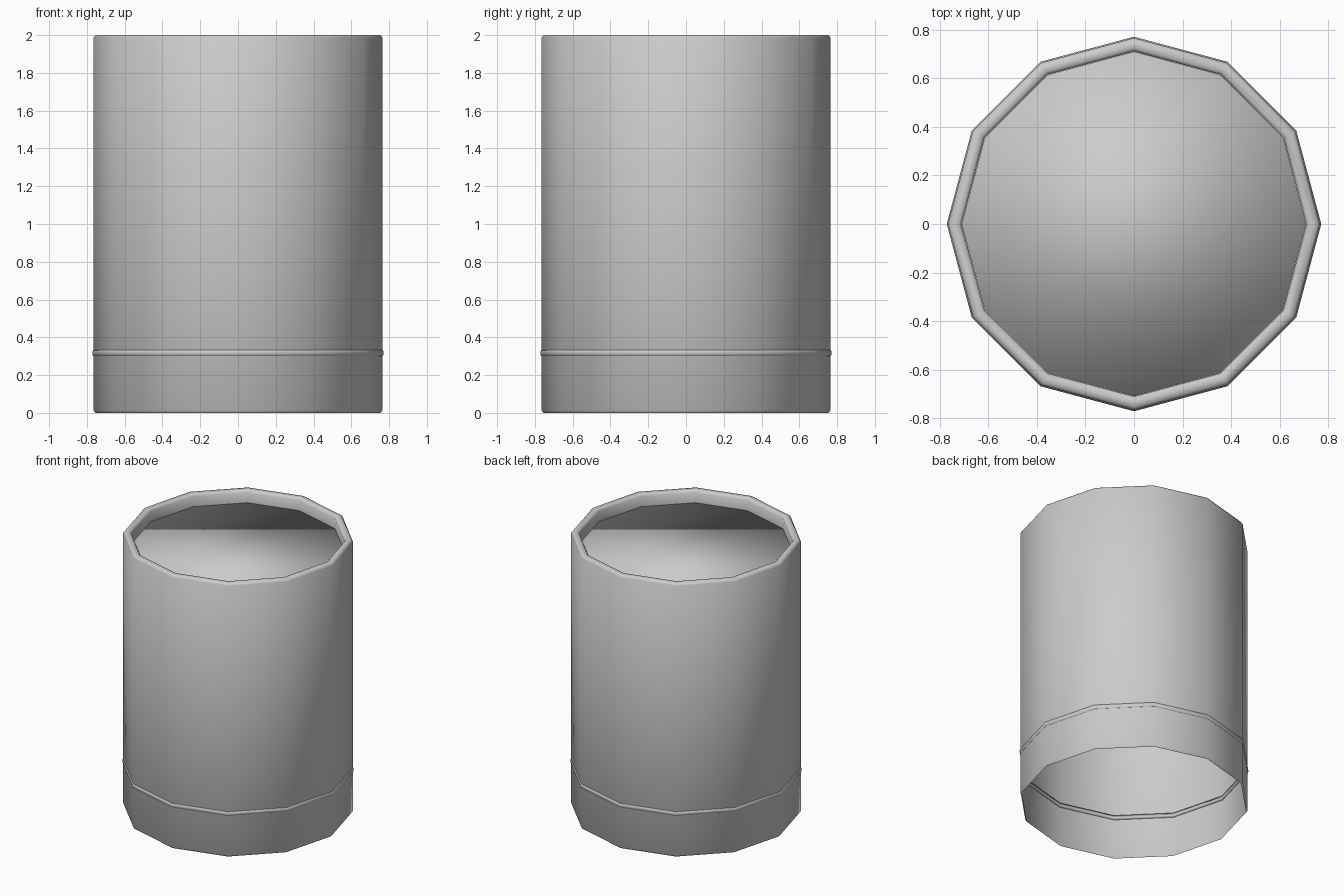
import bpy
import bmesh
import math

SIDES = 12

cube = bpy.data.objects.get("Cube")
if cube:
    bpy.data.objects.remove(cube, do_unlink=True)

# Single painted metal colour
grey = bpy.data.materials.new("grey metal")
grey.use_nodes = True
colour = (0.6, 0.6, 0.6, 1)
grey.diffuse_color = colour
grey.node_tree.nodes["Principled BSDF"].inputs["Base Color"].default_value = colour


def lathe(name, profile, closed=False, cap_last=False):
    """Sweep a (radius, height) profile, ordered for outward normals, around z."""
    bm = bmesh.new()
    rings = []
    for r, z in profile:
        angles = [math.tau * i / SIDES for i in range(SIDES)]
        rings.append([bm.verts.new((r * math.cos(a), r * math.sin(a), z)) for a in angles])
    pairs = list(zip(rings, rings[1:]))
    if closed:
        pairs.append((rings[-1], rings[0]))
    for low, high in pairs:
        for i in range(SIDES):
            j = (i + 1) % SIDES
            bm.faces.new((low[i], low[j], high[j], high[i]))
    if cap_last:
        bm.faces.new(rings[-1])
    for face in bm.faces:
        face.smooth = True
    mesh = bpy.data.meshes.new(name)
    bm.to_mesh(mesh)
    bm.free()
    mesh.materials.append(grey)
    obj = bpy.data.objects.new(name, mesh)
    bpy.context.collection.objects.link(obj)
    return obj


# Open-bottomed body with softened edges, rolled over into the rim
lathe("body", [(0.755, 0), (0.766, 0.015), (0.766, 1.985), (0.755, 2.0),
               (0.722, 2.0), (0.71, 1.985), (0.71, 1.9)])

# Recessed lid with a short skirt, smooth across its edge
lathe("lid", [(0.709, 1.88), (0.709, 1.91)], cap_last=True)

# Thin rounded band near the base
lathe("band", [(0.762, 0.3), (0.768, 0.303), (0.771, 0.317), (0.768, 0.331),
               (0.762, 0.334)], closed=True)
